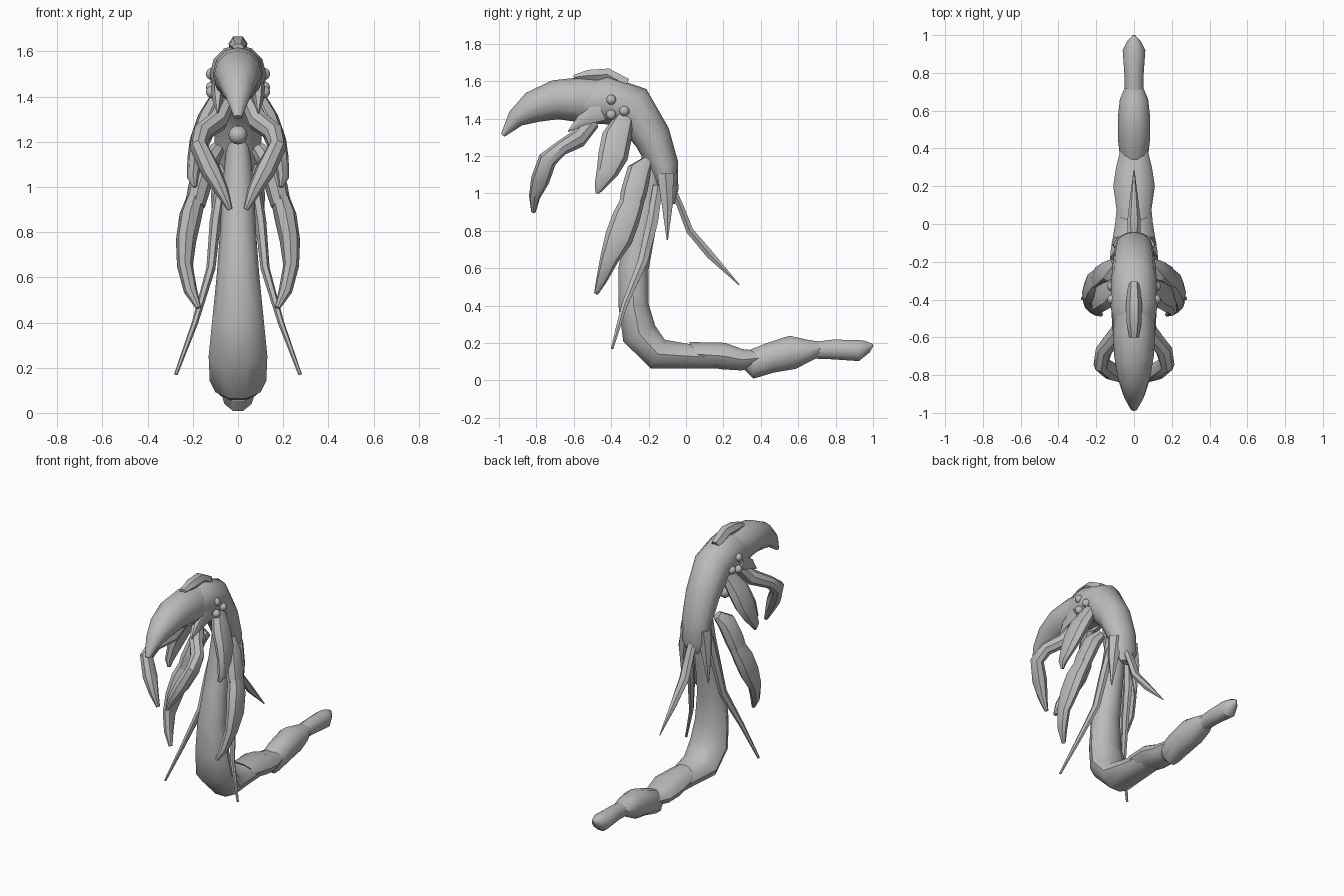
import bpy, bmesh, math
from mathutils import Vector

cube = bpy.data.objects.get("Cube")
if cube:
    bpy.data.objects.remove(cube, do_unlink=True)

grey = bpy.data.materials.new("plain grey")
grey.use_nodes = True
colour = (.5, .5, .5, 1)
grey.diffuse_color = colour
grey.node_tree.nodes["Principled BSDF"].inputs["Base Color"].default_value = colour


def finish(name, bm):
    """Turn a bmesh into a smooth shaded grey object."""
    bmesh.ops.recalc_face_normals(bm, faces=bm.faces)
    mesh = bpy.data.meshes.new(name)
    bm.to_mesh(mesh)
    bm.free()
    obj = bpy.data.objects.new(name, mesh)
    bpy.context.collection.objects.link(obj)
    mesh.materials.append(grey)
    bpy.ops.object.select_all(action='DESELECT')
    bpy.context.view_layer.objects.active = obj
    obj.select_set(True)
    bpy.ops.object.shade_smooth_by_angle(angle=math.radians(40))
    return obj


def tube(name, stations, sides=10, rake_start=0, rake_end=0, flip=1):
    """Loft ovals along a path; each station is x, y, z, half width, half depth.
    A rake slides the upper half of an end ring along the path."""
    bm = bmesh.new()
    centres = [Vector((s[0] * flip, s[1], s[2])) for s in stations]
    last = len(centres) - 1
    rings = []
    for i, centre in enumerate(centres):
        along = (centres[min(i + 1, last)] - centres[max(i - 1, 0)]).normalized()
        across = Vector((1, 0, 0))
        across = (across - along * along.dot(across)).normalized()
        normal = across.cross(along)
        rake = rake_start if i == 0 else rake_end if i == last else 0
        wide, deep = stations[i][3:]
        ring = []
        for k in range(sides):
            angle = math.tau * k / sides
            c, s = math.cos(angle), math.sin(angle)
            ring.append(bm.verts.new(
                centre + across * wide * c + normal * deep * s + along * rake * s))
        rings.append(ring)
    for a, b in zip(rings, rings[1:]):
        for k in range(sides):
            n = (k + 1) % sides
            bm.faces.new((a[k], a[n], b[n], b[k]))
    bm.faces.new(rings[0])
    bm.faces.new(rings[-1])
    return finish(name, bm)


def central(name, stations, **options):
    """Tube on the middle plane; stations leave out x."""
    return tube(name, [(0, *s) for s in stations], **options)


def pair(name, stations, **options):
    """Mirrored left and right tubes."""
    for side, flip in (("left", 1), ("right", -1)):
        tube(side + "_" + name, stations, flip=flip, **options)


def ball(name, position, radius):
    bm = bmesh.new()
    bmesh.ops.create_uvsphere(bm, u_segments=12, v_segments=8, radius=radius)
    bmesh.ops.translate(bm, vec=position, verts=bm.verts)
    return finish(name, bm)


# Upright trunk that bends backwards into the tail
central("trunk", [
    (-.19, 1.2, .05, .05), (-.2, 1, .07, .07), (-.24, .8, .08, .08),
    (-.28, .6, .095, .085), (-.28, .4, .115, .085), (-.25, .25, .13, .1),
    (-.15, .14, .125, .09), (0, .13, .1, .07), (.2, .12, .08, .06)])

# Overlapping tail segments
central("tail_front_segment", [
    (.06, .14, .09, .065), (.2, .13, .11, .075), (.3, .11, .095, .06),
    (.4, .12, .07, .04)], rake_start=-.05)
central("tail_middle_segment", [
    (.26, .12, .01, .01), (.36, .09, .075, .085), (.45, .12, .085, .085),
    (.57, .15, .085, .095), (.66, .16, .075, .06), (.72, .17, .05, .04)])
central("tail_end", [
    (.66, .16, .05, .045), (.78, .165, .05, .055), (.92, .16, .06, .06),
    (.97, .18, .035, .035), (1, .19, .006, .006)])

# Hooded head running down into the neck
central("hood", [
    (-.57, 1.48, .1, .1), (-.43, 1.5, .125, .13), (-.29, 1.46, .12, .125),
    (-.18, 1.3, .11, .1), (-.12, 1.15, .1, .08), (-.09, 1.01, .085, .05),
    (-.08, .94, .04, .02)], sides=12, rake_start=.04)
pair("hood_point", [
    (.06, -.11, 1.1, .05, .05), (.085, -.1, .95, .035, .035),
    (.1, -.1, .75, .004, .004)], sides=6)
pair("cheek_point", [
    (.09, -.45, 1.44, .03, .06), (.09, -.56, 1.39, .025, .035),
    (.09, -.63, 1.33, .004, .004)], sides=6)

# Curved beak
central("beak", [
    (-.45, 1.5, .1, .11), (-.57, 1.5, .112, .12), (-.7, 1.5, .105, .105),
    (-.82, 1.46, .085, .085), (-.91, 1.4, .055, .05), (-.98, 1.31, .018, .012)],
    sides=12)

# Crest on top of the head
central("crest", [
    (-.6, 1.62, .025, .015), (-.52, 1.63, .04, .035), (-.42, 1.635, .042, .038),
    (-.32, 1.58, .03, .04)], sides=6)

# Eye clusters and throat bead
for side, flip in (("left", 1), ("right", -1)):
    for label, y, z in (("upper", -.4, 1.5), ("rear", -.33, 1.44), ("lower", -.4, 1.42)):
        ball(f"{side}_{label}_eye", (.115 * flip, y, z), .027)
ball("throat_bead", (0, -.42, 1.23), .042)

# Grasping arms under the beak
pair("front_arm", [
    (.05, -.5, 1.38, .04, .04), (.09, -.58, 1.29, .045, .05),
    (.16, -.67, 1.24, .045, .04), (.175, -.74, 1.18, .04, .05),
    (.12, -.78, 1.07, .045, .05), (.07, -.81, .98, .03, .03),
    (.035, -.815, .9, .012, .012)], sides=8)
pair("middle_arm", [
    (.08, -.33, 1.4, .04, .05), (.13, -.37, 1.3, .05, .08),
    (.17, -.39, 1.2, .045, .08), (.19, -.42, 1.12, .035, .06),
    (.2, -.46, 1.04, .025, .03), (.19, -.475, 1, .01, .01)], sides=8)

# Long hanging arms, a shoulder and a clawed forearm
pair("rear_upper_arm", [
    (.09, -.21, 1.17, .035, .03), (.13, -.25, 1.12, .05, .065),
    (.17, -.28, 1, .05, .07), (.19, -.3, .92, .045, .06)], sides=8)
pair("rear_forearm", [
    (.18, -.28, .97, .04, .06), (.21, -.32, .87, .05, .075),
    (.23, -.36, .76, .045, .075), (.235, -.41, .65, .035, .05),
    (.21, -.45, .54, .03, .03), (.175, -.48, .465, .012, .012)], sides=8)

# Thin legs and the spike on the back
pair("thin_leg", [
    (.07, -.15, 1.04, .025, .03), (.1, -.18, .85, .025, .035),
    (.12, -.23, .64, .02, .03), (.19, -.33, .4, .014, .018),
    (.275, -.395, .17, .008, .008)], sides=6)
central("back_spike", [
    (-.08, 1.04, .03, .02), (-.03, .93, .035, .02), (.02, .8, .035, .022),
    (.13, .67, .022, .024), (.285, .51, .003, .003)], sides=6)
